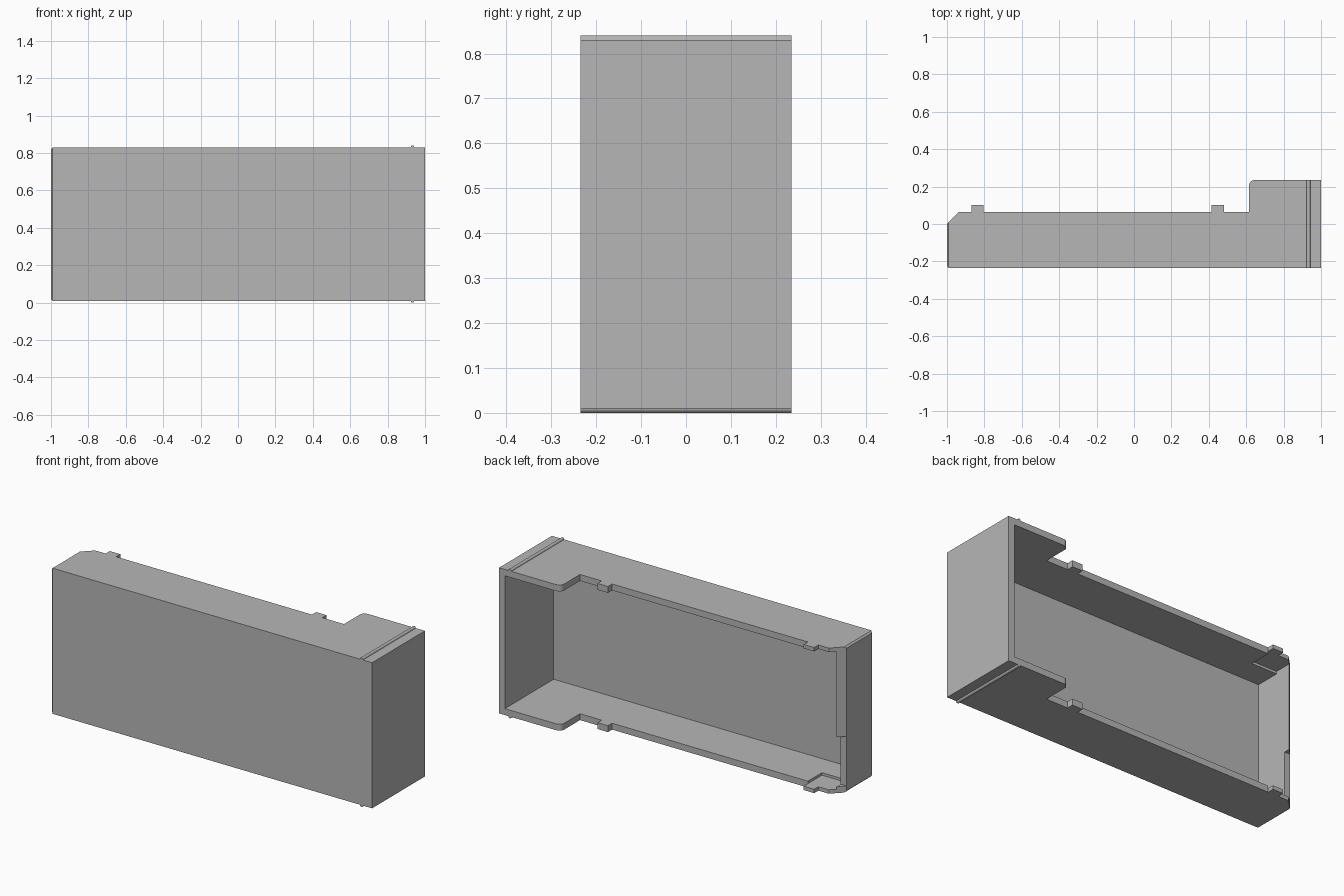
import bpy, bmesh, math
from mathutils import Vector

if "Cube" in bpy.data.objects:
    bpy.data.objects.remove(bpy.data.objects["Cube"], do_unlink=True)

BOTTOM, TOP, FRONT, BACK = 0.01, 0.83, -0.235, 0.235
WALL = 0.036
MID = (BOTTOM + TOP) / 2

grey = bpy.data.materials.new("plain_grey")
grey.use_nodes = True
grey.diffuse_color = (0.47, 0.47, 0.47, 1)
grey.node_tree.nodes["Principled BSDF"].inputs["Base Color"].default_value = grey.diffuse_color


def finish(name, bm):
    bmesh.ops.recalc_face_normals(bm, faces=bm.faces)
    mesh = bpy.data.meshes.new(name)
    bm.to_mesh(mesh)
    bm.free()
    mesh.materials.append(grey)
    obj = bpy.data.objects.new(name, mesh)
    bpy.context.collection.objects.link(obj)
    return obj


def box(name, x, y, z):
    bm = bmesh.new()
    bmesh.ops.create_cube(bm, size=1)
    for v in bm.verts:
        v.co = Vector([(a + b) / 2 + c * (b - a) for c, (a, b) in zip(v.co, (x, y, z))])
    return finish(name, bm)


def cylinder(name, radius, length, sides, axis, centre):
    bm = bmesh.new()
    bmesh.ops.create_cone(bm, cap_ends=True, segments=sides, radius1=radius,
                          radius2=radius, depth=length)
    turn = Vector((0, 0, 1)).rotation_difference(Vector(axis)).to_matrix()
    for v in bm.verts:
        v.co = turn @ v.co + Vector(centre)
    return finish(name, bm)


def cut(target, cutter):
    cutter.hide_render = True
    mod = target.modifiers.new("cut", "BOOLEAN")
    mod.operation, mod.solver, mod.object = "DIFFERENCE", "EXACT", cutter
    bpy.context.view_layer.objects.active = target
    bpy.ops.object.modifier_apply(modifier=mod.name)
    bpy.data.objects.remove(cutter, do_unlink=True)


# Plan outline: chamfered end, two snap tabs per wall, tall rounded end
RIM, TAB, STEP, ROUND = 0.065, 0.102, 0.615, 0.03
outline = [(-1, FRONT), (1, FRONT), (1, BACK)]
for i in range(7):
    a = math.pi / 2 * (1 + i / 6)
    outline.append((STEP + ROUND * (1 + math.cos(a)), BACK - ROUND * (1 - math.sin(a))))
outline.append((STEP, RIM))
for right, left in ((0.48, 0.415), (-0.805, -0.87)):
    outline += [(right, RIM), (right, TAB), (left, TAB), (left, RIM)]
outline += [(-0.935, RIM), (-1, 0)]

bm = bmesh.new()
base = bm.faces.new([bm.verts.new((x, y, BOTTOM)) for x, y in outline])
up = bmesh.ops.extrude_face_region(bm, geom=[base])["geom"]
bmesh.ops.translate(bm, vec=(0, 0, TOP - BOTTOM),
                    verts=[g for g in up if isinstance(g, bmesh.types.BMVert)])
# Small chamfer round the closed end
end_edges = [e for e in bm.edges if all(v.co.x < -0.999 for v in e.verts)
             and any(v.co.y < -0.1 for v in e.verts)]
bmesh.ops.bevel(bm, geom=end_edges, offset=0.009, segments=1, affect="EDGES")
shell = finish("cover_shell", bm)

# Open cavity at the back
cut(shell, box("cavity", (-1 + WALL, 1 - WALL), (FRONT + WALL, 0.5),
               (BOTTOM + WALL, TOP - WALL)))
# Flat low section of the chamfered end rim
cut(shell, box("rim_notch", (-1.1, -0.95), (0, 0.3), (BOTTOM + WALL, 0.325)))
# Shallow relief pockets behind the end tabs
for z in (BOTTOM + WALL, TOP - WALL):
    cut(shell, box("relief_pocket", (-1 + WALL, -0.805), (-0.06, 0.3),
                   (z - 0.014, z + 0.014)))
# Screw hole in the tall end
cut(shell, cylinder("screw_hole", 0.01, 0.2, 20, (1, 0, 0), (1, 0.155, MID)))

# Grip ridges on the top and bottom walls
for name, z in (("upper_ridge", TOP), ("lower_ridge", BOTTOM)):
    cylinder(name, 0.01, BACK - FRONT, 12, (0, 1, 0), (0.933, 0, z))
